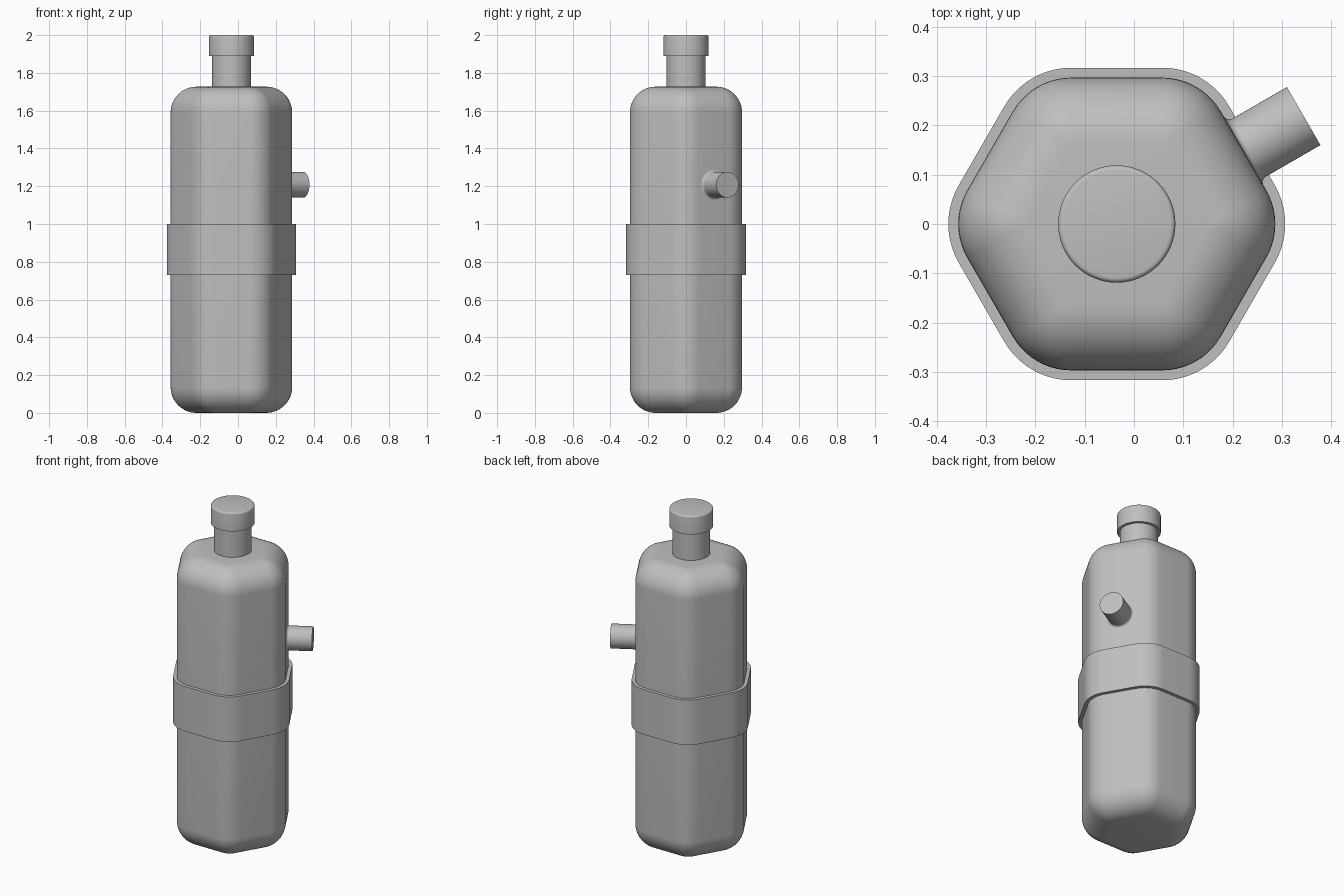
import bpy, bmesh, math
from mathutils import Matrix, Vector

cube = bpy.data.objects.get("Cube")
if cube:
    bpy.data.objects.remove(cube)

AXIS_X = -0.035      # the body sits off centre because the spout sticks out
APOTHEM = 0.297      # body centre to flat side
FILLET = 0.137       # rounding of every body edge
HEIGHT = 1.727

grey = bpy.data.materials.new("plain_grey")
grey.use_nodes = True
colour = (0.52, 0.52, 0.52, 1)
grey.diffuse_color = colour
grey.node_tree.nodes["Principled BSDF"].inputs["Base Color"].default_value = colour


def rounded_hexagon(core, radius, z, steps=10):
    """Hexagon with the given core apothem, grown outward by a radius."""
    ring = []
    for corner in range(6):
        mid = math.radians(60 * corner)
        centre = core / math.cos(math.pi / 6)
        for s in range(steps + 1):
            a = mid + math.radians(60) * (s / steps - 0.5)
            ring.append(Vector((centre * math.cos(mid) + radius * math.cos(a),
                                centre * math.sin(mid) + radius * math.sin(a), z)))
    return ring


def circle(radius, z, steps=64):
    return [Vector((radius * math.cos(math.tau * i / steps),
                    radius * math.sin(math.tau * i / steps), z)) for i in range(steps)]


def loft(name, rings, matrix, closed=False):
    """Skin a stack of rings; cap the ends, or join last to first if closed."""
    bm = bmesh.new()
    loops = [[bm.verts.new(p) for p in ring] for ring in rings]
    pairs = list(zip(loops, loops[1:]))
    if closed:
        pairs.append((loops[-1], loops[0]))
    else:
        bm.faces.new(loops[0])
        bm.faces.new(loops[-1])
    for low, high in pairs:
        for i in range(len(low)):
            j = (i + 1) % len(low)
            bm.faces.new((low[i], low[j], high[j], high[i]))
    bmesh.ops.remove_doubles(bm, verts=bm.verts, dist=0.0001)
    bmesh.ops.recalc_face_normals(bm, faces=bm.faces)
    mesh = bpy.data.meshes.new(name)
    bm.to_mesh(mesh)
    bm.free()
    mesh.materials.append(grey)
    obj = bpy.data.objects.new(name, mesh)
    obj.matrix_world = matrix
    bpy.context.collection.objects.link(obj)
    bpy.ops.object.select_all(action="DESELECT")
    obj.select_set(True)
    bpy.context.view_layer.objects.active = obj
    bpy.ops.object.shade_smooth_by_angle(angle=math.radians(35))
    return obj


upright = Matrix.Translation((AXIS_X, 0, 0))

# Bottle body: hexagonal prism with all edges rounded
core = APOTHEM - FILLET
quarter = [math.radians(90) * i / 12 for i in range(13)]
body = [rounded_hexagon(core, FILLET * math.sin(a), FILLET * (1 - math.cos(a))) for a in quarter]
body += [rounded_hexagon(core, FILLET * math.cos(a), HEIGHT - FILLET * (1 - math.sin(a)))
         for a in quarter]
loft("body", body, upright)

# Band wrapped around the body
band = [rounded_hexagon(core, FILLET + grow, z)
        for grow, z in ((-0.005, 0.73), (0.02, 0.73), (0.02, 1.0), (-0.005, 1.0))]
loft("band", band, upright, closed=True)

# Neck and cap
loft("neck", [circle(0.103, HEIGHT - 0.02), circle(0.103, 1.9)], upright)
edge = 0.01
cap = [circle(0.119, 1.89)]
cap += [circle(0.119 - edge * (1 - math.cos(a)), 2 - edge * (1 - math.sin(a)))
        for a in quarter[::3]]
loft("cap", cap, upright)

# Side spout with a small flare where it meets the body
flare = 0.013
spout = [circle(0.068 + flare, APOTHEM - 0.02)]
spout += [circle(0.068 + flare * (1 - math.sin(a)), APOTHEM + flare * (1 - math.cos(a)))
          for a in quarter[::2]]
spout.append(circle(0.068, 0.438))
aim = (Matrix.Translation((AXIS_X, 0, 1.208)) @ Matrix.Rotation(math.radians(30), 4, "Z")
       @ Matrix.Rotation(math.radians(90), 4, "Y"))
loft("side_spout", spout, aim)
